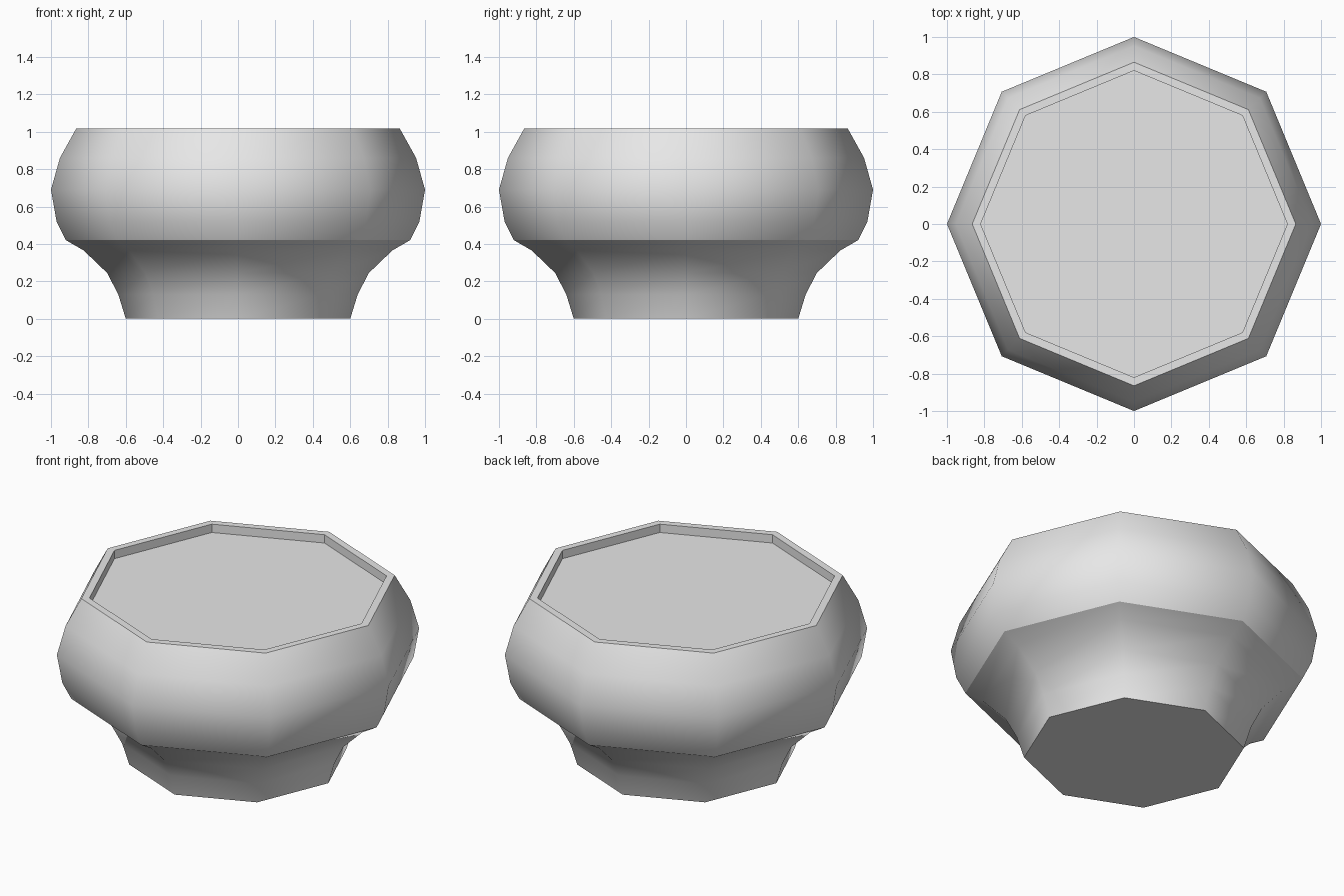
import bpy
import bmesh
from math import cos, sin, tau

if "Cube" in bpy.data.objects:
    bpy.data.objects.remove(bpy.data.objects["Cube"], do_unlink=True)

SIDES = 8

# Plain grey material
grey = bpy.data.materials.new("light grey")
grey.use_nodes = True
colour = (0.8, 0.8, 0.8, 1)
grey.diffuse_color = colour
grey.node_tree.nodes["Principled BSDF"].inputs["Base Color"].default_value = colour

# Radius and height, from the foot up over the rim to the recessed floor
foot = [(0.60, 0), (0.64, 0.13), (0.70, 0.245), (0.825, 0.365), (0.92, 0.42)]
bowl = [(0.97, 0.52), (1.0, 0.69), (0.952, 0.86), (0.865, 1.017)]
recess = [(0.82, 1.017), (0.82, 0.967)]
profile = foot + bowl + recess
waist = len(foot) - 1
rim = len(foot + bowl) - 1

bm = bmesh.new()
rings = [[bm.verts.new((r * cos(tau * i / SIDES), r * sin(tau * i / SIDES), z))
          for i in range(SIDES)] for r, z in profile]

# Side bands: smooth outside, flat on the rim and recess wall
for level, (low, high) in enumerate(zip(rings, rings[1:])):
    for i in range(SIDES):
        j = (i + 1) % SIDES
        face = bm.faces.new((low[i], low[j], high[j], high[i]))
        face.smooth = level < rim

# Flat underside and recessed floor
bm.faces.new(rings[0][::-1])
bm.faces.new(rings[-1])

# Crisp edges at the foot, waist and rim
for level in (0, waist, rim):
    ring = rings[level]
    for i in range(SIDES):
        bm.edges.get((ring[i], ring[(i + 1) % SIDES])).smooth = False

mesh = bpy.data.meshes.new("pedestal_bowl")
bm.to_mesh(mesh)
bm.free()
mesh.materials.append(grey)
bowl_object = bpy.data.objects.new("pedestal_bowl", mesh)
bpy.context.collection.objects.link(bowl_object)
